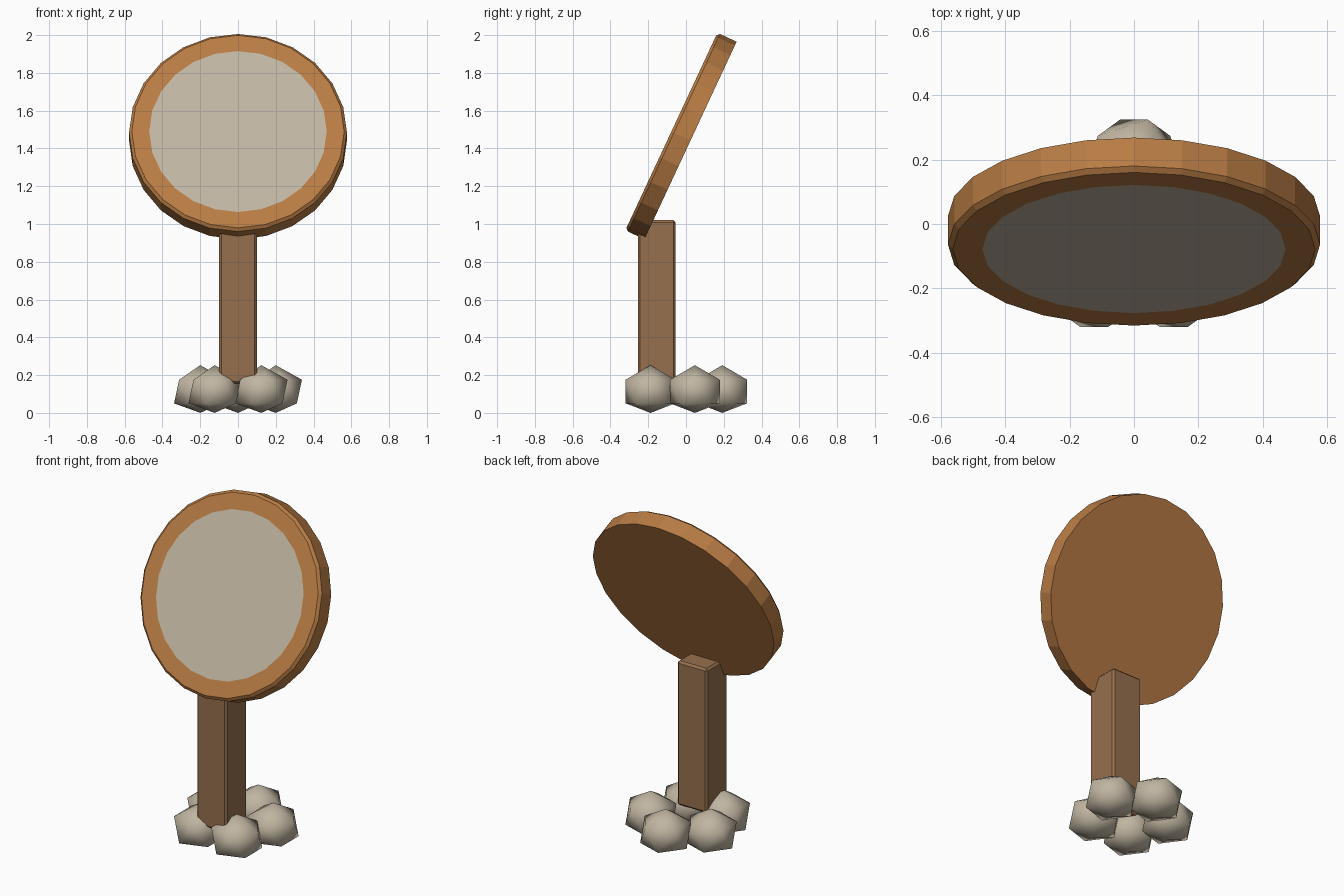
import bpy
import bmesh
from math import sin, cos, pi, radians

cube = bpy.data.objects.get("Cube")
if cube:
    bpy.data.objects.remove(cube, do_unlink=True)


def material(name, r, g, b):
    m = bpy.data.materials.new(name)
    m.use_nodes = True
    m.diffuse_color = (r, g, b, 1)
    m.node_tree.nodes["Principled BSDF"].inputs["Base Color"].default_value = (r, g, b, 1)
    return m


orange_wood = material("orange wood", 0.48, 0.20, 0.058)
brown_wood = material("brown wood", 0.305, 0.162, 0.076)
stone = material("stone grey", 0.53, 0.465, 0.36)


def finish(name, bm, *mats):
    bmesh.ops.recalc_face_normals(bm, faces=bm.faces)
    mesh = bpy.data.meshes.new(name)
    bm.to_mesh(mesh)
    bm.free()
    for m in mats:
        mesh.materials.append(m)
    obj = bpy.data.objects.new(name, mesh)
    bpy.context.collection.objects.link(obj)
    return obj


# Tilted round board: rings from the back face to the pale front panel
SIDES = 24
PROFILE = [(0.577, 0), (0.577, 0.097), (0.562, 0.112), (0.47, 0.112)]
bm = bmesh.new()
rings = []
for r, z in PROFILE:
    rings.append([bm.verts.new((r * cos(2 * pi * i / SIDES), r * sin(2 * pi * i / SIDES), z))
                  for i in range(SIDES)])
for low, high in zip(rings, rings[1:]):
    for i in range(SIDES):
        j = (i + 1) % SIDES
        bm.faces.new((low[i], low[j], high[j], high[i]))
bm.faces.new(rings[0][::-1])
panel = bm.faces.new(rings[-1])
panel.material_index = 1
board = finish("round_board", bm, orange_wood, stone)
board.location = (0, 0.024, 1.442)
board.rotation_euler.x = radians(65)

# Square post with narrow chamfers
BOTTOM, TOP = 0.155, 1.02
bm = bmesh.new()
bmesh.ops.create_cube(bm, size=1)
bmesh.ops.scale(bm, vec=(0.2, 0.2, TOP - BOTTOM), verts=bm.verts)
post = finish("post", bm, brown_wood)
post.location = (0, -0.155, (TOP + BOTTOM) / 2)
bevel = post.modifiers.new("chamfer", "BEVEL")
bevel.width = 0.012
bevel.segments = 1

# Ring of five stones with flattened undersides
for k in range(5):
    a = pi / 2 + 2 * pi * k / 5
    bm = bmesh.new()
    bmesh.ops.create_icosphere(bm, subdivisions=1, radius=0.155)
    bmesh.ops.scale(bm, vec=(1, 1, 0.9), verts=bm.verts)
    bmesh.ops.translate(bm, vec=(0, 0, 0.113), verts=bm.verts)
    for v in bm.verts:
        v.co.z = max(v.co.z, 0)
    for f in bm.faces:
        f.smooth = True
    rock = finish(f"base_stone_{k + 1}", bm, stone)
    rock.location = (0.21 * cos(a), 0.21 * sin(a) - 0.018, 0)
